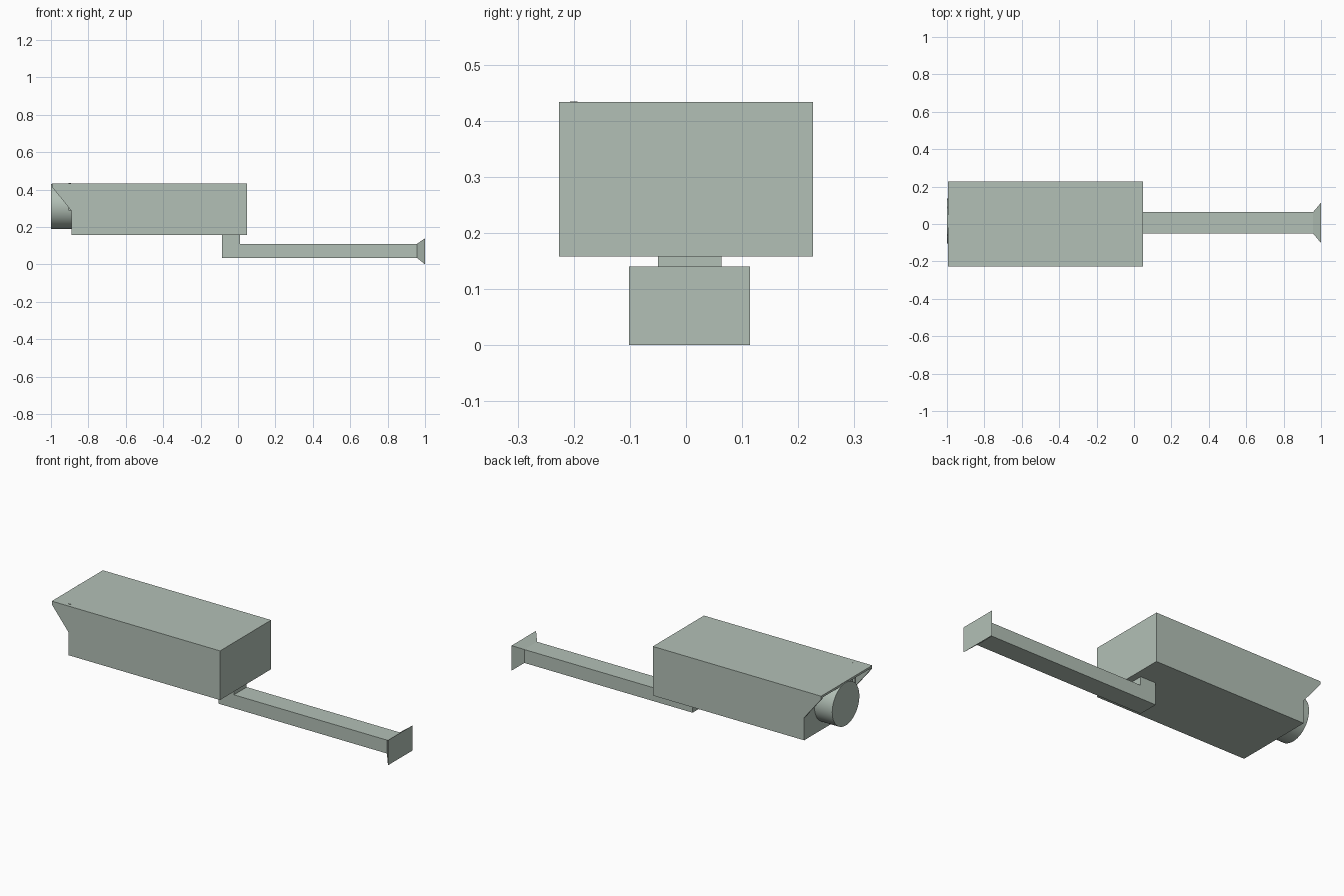
import bpy
import bmesh
from math import pi

old = bpy.data.objects.get("Cube")
if old:
    bpy.data.objects.remove(old, do_unlink=True)

paint = bpy.data.materials.new("pale_grey_green")
paint.use_nodes = True
colour = (0.45, 0.53, 0.47, 1)
paint.diffuse_color = colour
paint.node_tree.nodes["Principled BSDF"].inputs["Base Color"].default_value = colour


def prism(name, profile, y0, y1):
    """Extrude an (x, z) outline from y0 to y1."""
    bm = bmesh.new()
    face = bm.faces.new([bm.verts.new((x, y0, z)) for x, z in profile])
    side = bmesh.ops.extrude_face_region(bm, geom=[face])["geom"]
    moved = [v for v in side if isinstance(v, bmesh.types.BMVert)]
    bmesh.ops.translate(bm, verts=moved, vec=(0, y1 - y0, 0))
    bmesh.ops.recalc_face_normals(bm, faces=bm.faces)
    mesh = bpy.data.meshes.new(name)
    bm.to_mesh(mesh)
    bm.free()
    mesh.materials.append(paint)
    obj = bpy.data.objects.new(name, mesh)
    bpy.context.collection.objects.link(obj)
    return obj


def rect(x0, x1, z0, z1):
    return [(x0, z0), (x1, z0), (x1, z1), (x0, z1)]


def cylinder(name, radius, depth, location, rotation=(0, 0, 0), sides=48):
    bpy.ops.mesh.primitive_cylinder_add(vertices=sides, radius=radius, depth=depth,
                                        location=location, rotation=rotation)
    obj = bpy.context.object
    obj.name = name
    obj.data.materials.append(paint)
    bpy.ops.object.shade_smooth_by_angle()
    return obj


# Housing with an overhanging, sloped hood
FRONT, TOP = -0.89, 0.433
housing = prism("housing", [(FRONT, 0.158), (0.047, 0.158), (0.047, TOP),
                            (-0.995, TOP), (-0.995, 0.415), (FRONT, 0.285)],
                -0.226, 0.226)

# Hollow under the hood, leaving a thin roof and two side skirts
cutter = prism("hood_cutter", rect(-1.1, FRONT, 0.1, TOP - 0.012), -0.214, 0.214)
cutter.hide_render = True
cutter.hide_set(True)
cut = housing.modifiers.new("hollow", "BOOLEAN")
cut.operation = "DIFFERENCE"
cut.solver = "EXACT"
cut.object = cutter
bpy.context.view_layer.objects.active = housing
bpy.ops.object.modifier_apply(modifier=cut.name)
bpy.data.objects.remove(cutter, do_unlink=True)

# Lens barrel and small post beside it
cylinder("lens", 0.12, 0.13, (-0.935, 0.015, 0.31), (0, pi / 2, 0))
cylinder("hood_post", 0.007, 0.145, (-0.9, -0.2, 0.362), sides=12)

# L-shaped arm below the housing
prism("arm", [(-0.085, 0.035), (0.957, 0.035), (0.957, 0.11),
              (0.01, 0.11), (0.01, 0.158), (-0.085, 0.158)], -0.05, 0.063)

# Flared wall plate: the outer end is wider than the arm
plate = prism("wall_plate", rect(0.957, 1.0, 0.035, 0.11), -0.05, 0.063)
for v in plate.data.vertices:
    if v.co.x > 0.98:
        v.co.y = 0.114 if v.co.y > 0 else -0.102
        v.co.z = 0.14 if v.co.z > 0.07 else 0
